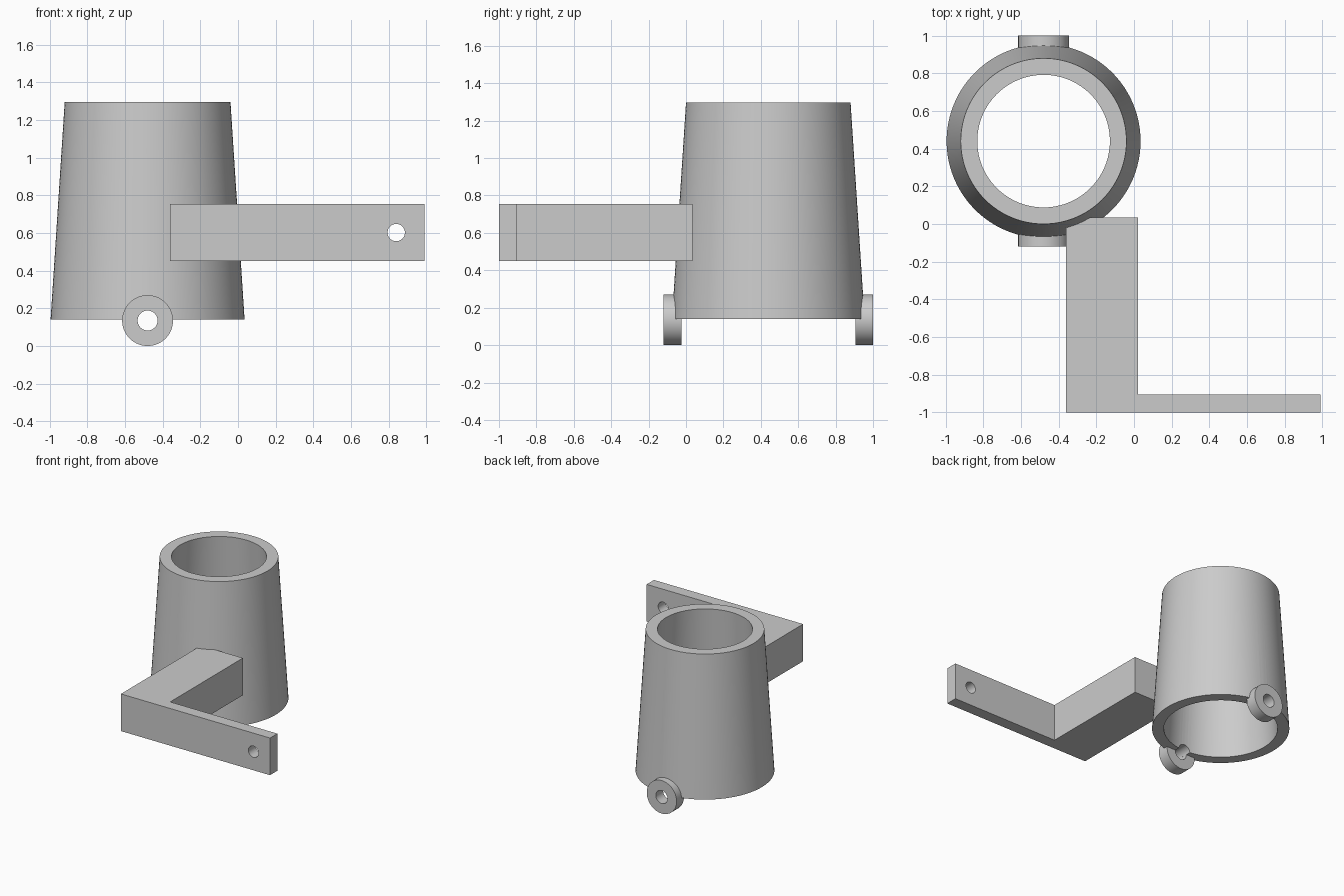
import bpy, bmesh
from math import pi, cos, sin, radians
from mathutils import Matrix, Vector

if "Cube" in bpy.data.objects:
    bpy.data.objects.remove(bpy.data.objects["Cube"])

CX, CY = -0.48, 0.44      # cup axis


def finish(name, bm):
    bmesh.ops.recalc_face_normals(bm, faces=bm.faces)
    me = bpy.data.meshes.new(name)
    bm.to_mesh(me)
    bm.free()
    ob = bpy.data.objects.new(name, me)
    bpy.context.collection.objects.link(ob)
    return ob


def lathe(name, profile, matrix, seg):
    """Revolve a closed (radius, height) profile about the local z axis."""
    bm = bmesh.new()
    rings = [[bm.verts.new(matrix @ Vector((r * cos(2 * pi * i / seg),
                                            r * sin(2 * pi * i / seg), h)))
              for i in range(seg)] for r, h in profile]
    for a, b in zip(rings, rings[1:] + rings[:1]):
        for i in range(seg):
            j = (i + 1) % seg
            bm.faces.new((a[i], a[j], b[j], b[i]))
    return finish(name, bm)


def cut_hole(ob, centre, radius, depth):
    """Drill a round hole along y."""
    bm = bmesh.new()
    m = Matrix.Translation(centre) @ Matrix.Rotation(pi / 2, 4, 'X')
    bmesh.ops.create_cone(bm, cap_ends=True, segments=48, radius1=radius,
                          radius2=radius, depth=depth, matrix=m)
    cutter = finish("hole_cutter", bm)
    cutter.hide_render = True
    mod = ob.modifiers.new("hole", 'BOOLEAN')
    mod.operation, mod.solver, mod.object = 'DIFFERENCE', 'EXACT', cutter
    bpy.context.view_layer.objects.active = ob
    bpy.ops.object.modifier_apply(modifier=mod.name)
    bpy.data.objects.remove(cutter)


def smooth(ob):
    bpy.ops.object.select_all(action='DESELECT')
    ob.select_set(True)
    bpy.context.view_layer.objects.active = ob
    bpy.ops.object.shade_smooth_by_angle(angle=radians(30))


# Tapered open tube, drilled through in line with the lugs
cup = lathe("tapered_tube",
            [(0.515, 0.14), (0.44, 1.296), (0.352, 1.296), (0.427, 0.14)],
            Matrix.Translation((CX, CY, 0)), 96)
cut_hole(cup, (CX, CY, 0.135), 0.053, 2)
smooth(cup)

# Pair of round pivot lugs at the bottom rim
for side, label in ((-1, "front"), (1, "back")):
    m = Matrix.Translation((CX, CY, 0.135)) @ Matrix.Rotation(-side * pi / 2, 4, 'X')
    smooth(lathe(label + "_lug",
                 [(0.135, 0.465), (0.135, 0.56), (0.053, 0.56), (0.053, 0.465)],
                 m, 64))

# L-shaped bracket: thick arm with a thin drilled plate
bm = bmesh.new()
outline = [(-0.36, -1), (0.99, -1), (0.99, -0.905), (0.02, -0.905),
           (0.02, 0.035), (-0.36, 0.035)]
face = bm.faces.new([bm.verts.new((x, y, 0.45)) for x, y in outline])
top = bmesh.ops.extrude_face_region(bm, geom=[face])["geom"]
bmesh.ops.translate(bm, vec=(0, 0, 0.304),
                    verts=[v for v in top if isinstance(v, bmesh.types.BMVert)])
bracket = finish("mounting_bracket", bm)
cut_hole(bracket, (0.84, -0.95, 0.602), 0.046, 0.3)
smooth(bracket)
